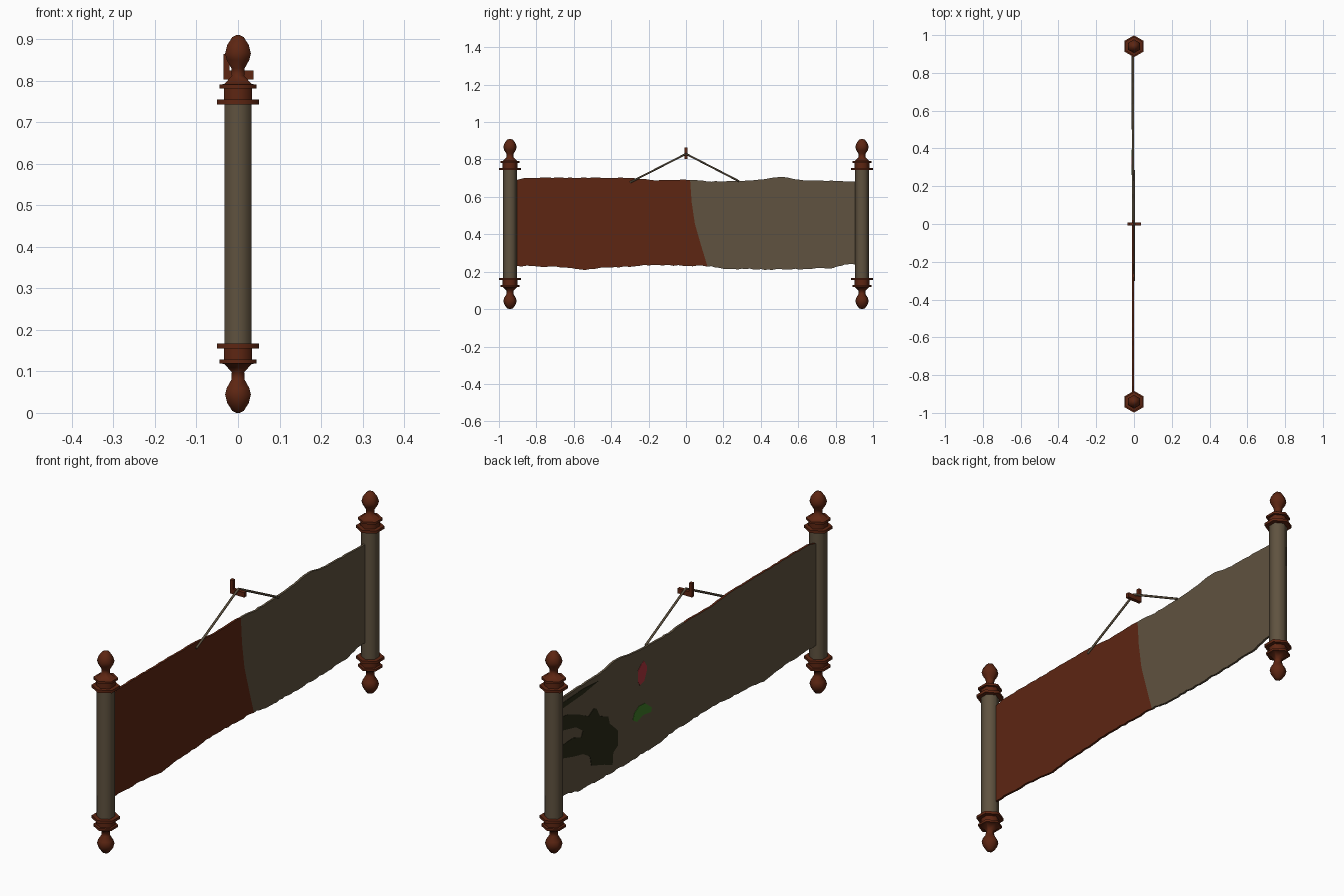
import bpy, bmesh, math, random
from mathutils import Vector

if "Cube" in bpy.data.objects:
    bpy.data.objects.remove(bpy.data.objects["Cube"])

random.seed(4)


def mat(name, r, g, b):
    m = bpy.data.materials.new(name)
    m.diffuse_color = (r, g, b, 1)
    m.use_nodes = True
    m.node_tree.nodes["Principled BSDF"].inputs["Base Color"].default_value = m.diffuse_color
    return m


BROWN = mat("red_brown_wood", 0.110, 0.019, 0.006)
TAN = mat("aged_parchment", 0.115, 0.085, 0.050)
DARK = mat("dark_ink", 0.022, 0.022, 0.008)
RED = mat("red_ink", 0.42, 0.035, 0.045)
GREEN = mat("green_ink", 0.05, 0.20, 0.02)


def make(name, bm, *mats, smooth=None):
    bmesh.ops.recalc_face_normals(bm, faces=bm.faces)
    me = bpy.data.meshes.new(name)
    bm.to_mesh(me)
    bm.free()
    ob = bpy.data.objects.new(name, me)
    bpy.context.collection.objects.link(ob)
    for m in mats:
        me.materials.append(m)
    if smooth:
        bpy.context.view_layer.objects.active = ob
        ob.select_set(True)
        bpy.ops.object.shade_smooth_by_angle(angle=math.radians(smooth))
        ob.select_set(False)
    return ob


def lathe(name, profile, y, m):
    """Six-sided turned part; profile holds (half width across flats, z)."""
    bm = bmesh.new()
    rings = []
    for w, z in profile:
        r = w / math.cos(math.pi / 6)
        rings.append([bm.verts.new((r * math.sin(k * math.pi / 3),
                                    y + r * math.cos(k * math.pi / 3), z)) for k in range(6)])
    for a, b in zip(rings, rings[1:]):
        for k in range(6):
            bm.faces.new((a[k], a[k - 1], b[k - 1], b[k]))
    bm.faces.new(rings[0])
    bm.faces.new(rings[-1])
    return make(name, bm, m, smooth=65)


# Rollers with turned finials at both ends
FINIAL = [(0.004, 0), (0.014, 0.005), (0.026, 0.024), (0.031, 0.044), (0.027, 0.06),
          (0.016, 0.08), (0.015, 0.098), (0.033, 0.118), (0.044, 0.119), (0.044, 0.129),
          (0.034, 0.129), (0.034, 0.155), (0.05, 0.155), (0.05, 0.167), (0.033, 0.167)]
for side, y in (("front", -0.941), ("back", 0.941)):
    lathe(side + "_roller", [(0.0325, 0.16), (0.0325, 0.75)], y, TAN)
    lathe(side + "_lower_finial", FINIAL, y, BROWN)
    lathe(side + "_upper_finial", [(w, 0.91 - z) for w, z in FINIAL], y, BROWN)


# Parchment sheet with ragged long edges
def interp(keys, y):
    for (a, p), (b, q) in zip(keys, keys[1:]):
        if y <= b:
            return p + (q - p) * (y - a) / (b - a)
    return keys[-1][1]


TOP = [(-0.94, 0.685), (-0.85, 0.703), (-0.3, 0.702), (-0.2, 0.69), (0.0, 0.69), (0.12, 0.682),
       (0.38, 0.69), (0.47, 0.706), (0.53, 0.704), (0.6, 0.69), (0.94, 0.68)]
BOTTOM = [(-0.94, 0.232), (-0.72, 0.226), (-0.58, 0.209), (-0.5, 0.22), (-0.25, 0.236),
          (0.0, 0.23), (0.1, 0.216), (0.4, 0.212), (0.75, 0.217), (0.84, 0.237), (0.94, 0.242)]
SEAM = [(0, 0.115), (0.25, 0.08), (0.5, 0.047), (0.75, 0.03), (1, 0.022)]
N, XF, XB = 80, -0.001, -0.011

bm = bmesh.new()
grid = []
for i in range(N + 1):
    y0 = -0.93 + 1.86 * i / N
    lo = interp(BOTTOM, y0) + random.uniform(-0.003, 0.003)
    hi = interp(TOP, y0) + random.uniform(-0.002, 0.002)
    col = []
    for t, shift in SEAM:
        y = y0 + shift * (1 - abs(y0) / 0.93)
        z = lo + (hi - lo) * t
        col.append((bm.verts.new((XF, y, z)), bm.verts.new((XB, y, z))))
    grid.append(col)
R = len(SEAM) - 1
for i in range(N):
    a, b = grid[i], grid[i + 1]
    shade = 0 if i < N // 2 else 1
    for j in range(R):
        bm.faces.new((a[j][0], b[j][0], b[j + 1][0], a[j + 1][0])).material_index = shade
        bm.faces.new((a[j][1], a[j + 1][1], b[j + 1][1], b[j][1])).material_index = 1
    for j in (0, R):
        bm.faces.new((a[j][0], a[j][1], b[j][1], b[j][0])).material_index = shade
for col in (grid[0], grid[-1]):
    for j in range(R):
        bm.faces.new((col[j][0], col[j + 1][0], col[j + 1][1], col[j][1]))
make("parchment_sheet", bm, BROWN, TAN)


# Painted ink marks on the rear (-x) face, as thin plates
def mark(name, pts, m):
    bm = bmesh.new()
    face = bm.faces.new([bm.verts.new((XB - 0.0015, y, z)) for y, z in pts])
    ext = bmesh.ops.extrude_face_region(bm, geom=[face])
    bmesh.ops.translate(bm, vec=(0.002, 0, 0),
                        verts=[v for v in ext["geom"] if isinstance(v, bmesh.types.BMVert)])
    bmesh.ops.triangulate(bm, faces=bm.faces)
    make(name, bm, m)


mark("dark_ink_blot", [(0.91, 0.60), (0.86, 0.595), (0.78, 0.565), (0.71, 0.53), (0.675, 0.55),
                       (0.655, 0.545), (0.63, 0.50), (0.57, 0.475), (0.56, 0.44), (0.50, 0.385),
                       (0.50, 0.32), (0.535, 0.30), (0.54, 0.245), (0.60, 0.27), (0.69, 0.30),
                       (0.70, 0.345), (0.75, 0.375), (0.82, 0.39), (0.91, 0.415), (0.91, 0.47),
                       (0.82, 0.475), (0.763, 0.455), (0.75, 0.48), (0.80, 0.515), (0.91, 0.54)], DARK)
mark("dark_ink_streak", [(0.91, 0.66), (0.75, 0.668), (0.64, 0.662), (0.75, 0.645), (0.91, 0.635)], DARK)
mark("red_ink_spot", [(0.335, 0.622), (0.315, 0.628), (0.297, 0.60), (0.295, 0.58), (0.316, 0.537),
                      (0.345, 0.53), (0.358, 0.548), (0.358, 0.60)], RED)
mark("green_ink_spot", [(0.351, 0.439), (0.31, 0.436), (0.26, 0.398), (0.266, 0.38), (0.323, 0.388),
                        (0.366, 0.373), (0.394, 0.39), (0.385, 0.418)], GREEN)


# Hanging cord
def cord(name, p, q, r=0.005):
    p, q = Vector(p), Vector(q)
    bm = bmesh.new()
    bmesh.ops.create_cone(bm, cap_ends=True, segments=6, radius1=r, radius2=r, depth=(q - p).length)
    ob = make(name, bm, TAN, smooth=65)
    ob.location = (p + q) / 2
    ob.rotation_euler = (q - p).to_track_quat("Z", "Y").to_euler()


cord("front_cord", (0.002, -0.30, 0.677), (0.002, 0, 0.83))
cord("back_cord", (0.002, 0.285, 0.683), (0.002, 0, 0.83))


# Wall hook: level peg with an upright end
bm = bmesh.new()
outline = [(0.037, 0.803), (0.037, 0.825), (-0.02, 0.825), (-0.02, 0.865), (-0.035, 0.865), (-0.035, 0.803)]
face = bm.faces.new([bm.verts.new((x, -0.008, z)) for x, z in outline])
ext = bmesh.ops.extrude_face_region(bm, geom=[face])
bmesh.ops.translate(bm, vec=(0, 0.016, 0),
                    verts=[v for v in ext["geom"] if isinstance(v, bmesh.types.BMVert)])
make("wall_hook", bm, BROWN)
